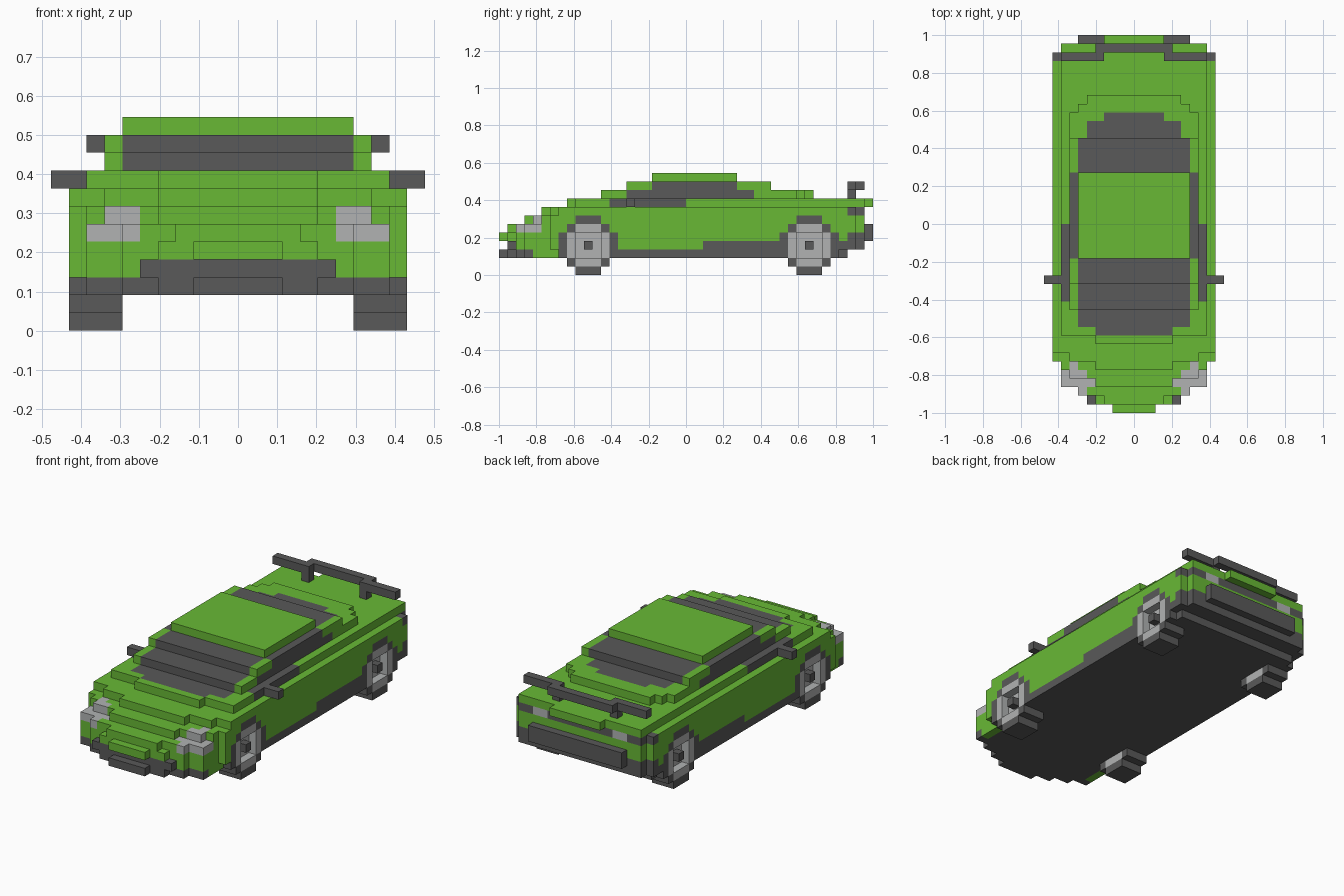
import bpy, bmesh, math

cube = bpy.data.objects.get("Cube")
if cube:
    bpy.data.objects.remove(cube, do_unlink=True)

V = 1 / 22            # edge of one block; the car is 44 blocks long


def material(name, rgb):
    m = bpy.data.materials.new(name)
    m.use_nodes = True
    m.diffuse_color = (*rgb, 1)
    bsdf = m.node_tree.nodes["Principled BSDF"]
    bsdf.inputs["Base Color"].default_value = (*rgb, 1)
    bsdf.inputs["Roughness"].default_value = 0.8
    return m


MATS = {
    "green": material("green_paint", (0.138, 0.485, 0.036)),
    "dark": material("dark_trim", (0.100, 0.100, 0.100)),
    "grey": material("light_grey", (0.440, 0.450, 0.450)),
}
blocks = {}           # (i, j, k) -> (part, colour); i across, j front to back, k up


def fill(part, colour, i, j, k):
    """Fill a block range, mirrored left and right. Ranges include both ends."""
    for a in range(i[0], i[1] + 1):
        for b in range(j[0], j[1] + 1):
            for c in range(k[0], k[1] + 1):
                blocks[a, b, c] = blocks[-a, b, c] = (part, colour)


def layer(part, colour, k, runs, end):
    """One storey: runs are (first row, half width in blocks)."""
    for n, (start, half) in enumerate(runs):
        stop = runs[n + 1][0] if n + 1 < len(runs) else end
        fill(part, colour, (0, half), (start, stop - 1), (k, k))


# Body, storey by storey
layer("floor", "dark", 2, [(0, 2), (1, 4), (2, 6), (3, 8), (7, 9), (40, 8)], 41)
layer("body", "green", 3, [(1, 4), (2, 6), (3, 8), (6, 9), (42, 8)], 43)
layer("body", "green", 4, [(0, 2), (1, 4), (2, 6), (3, 8), (6, 9), (42, 8)], 43)
layer("body", "green", 5, [(1, 3), (2, 6), (3, 8), (6, 9), (42, 8)], 43)
layer("body", "green", 6, [(3, 4), (4, 7), (5, 8), (6, 9), (42, 8)], 43)
layer("body", "green", 7, [(5, 4), (6, 7), (7, 9), (42, 8)], 43)
layer("body", "green", 8, [(8, 4), (9, 8), (42, 8), (43, 3)], 44)
layer("cabin", "green", 9, [(12, 7), (35, 6), (36, 5)], 37)
layer("cabin", "green", 10, [(15, 7)], 32)
layer("roof", "green", 11, [(18, 6)], 28)

# Front bumper: dark intake, green corners
fill("front_bumper", "dark", (0, 5), (1, 2), (3, 3))
fill("front_bumper", "green", (8, 8), (4, 6), (2, 2))

# Sills
fill("sill", "dark", (9, 9), (24, 33), (3, 3))

# Rear bumper and light panel
fill("rear_bumper", "dark", (0, 9), (40, 41), (3, 3))
fill("rear_bumper", "dark", (0, 8), (42, 42), (3, 4))
fill("rear_bumper", "dark", (9, 9), (41, 41), (4, 4))
fill("rear_bumper", "dark", (0, 6), (43, 43), (4, 5))
fill("rear_panel", "dark", (0, 8), (42, 42), (7, 7))
fill("rear_panel", "dark", (9, 9), (41, 41), (7, 7))
fill("tail_light", "grey", (5, 6), (42, 42), (7, 7))

# Headlights
fill("headlight", "grey", (6, 6), (2, 2), (5, 5))
fill("headlight", "grey", (5, 8), (3, 4), (5, 5))
fill("headlight", "grey", (6, 7), (4, 4), (6, 6))
fill("headlight", "grey", (7, 7), (5, 5), (6, 6))

# Windscreen, rear window, side windows
fill("windscreen", "dark", (0, 4), (9, 9), (8, 8))
fill("windscreen", "dark", (0, 6), (10, 11), (8, 8))
fill("windscreen", "dark", (0, 6), (12, 14), (9, 9))
fill("windscreen", "dark", (0, 6), (15, 17), (10, 10))
fill("rear_window", "dark", (0, 6), (28, 31), (10, 10))
fill("rear_window", "dark", (0, 5), (32, 33), (9, 9))
fill("rear_window", "dark", (0, 3), (34, 34), (9, 9))
fill("side_window", "dark", (7, 7), (18, 27), (10, 10))
fill("side_window", "dark", (7, 7), (15, 29), (9, 9))
fill("side_window", "dark", (8, 8), (13, 21), (8, 8))

# Door mirrors
fill("mirror", "dark", (9, 10), (15, 15), (8, 8))

# Spoiler on two posts
fill("spoiler", "dark", (0, 4), (42, 42), (10, 10))
fill("spoiler", "dark", (4, 8), (41, 41), (10, 10))
fill("spoiler", "dark", (4, 4), (41, 41), (9, 9))

# Wheels: dark octagonal tyre, grey rim, recessed centre with a hub
for part, hub in (("front_wheel", 10), ("rear_wheel", 36)):
    for dj in range(-3, 4):
        for dk in range(-3, 4):
            a, b = abs(dj), abs(dk)
            if a + b > 4:
                continue
            rim = a <= 2 and b <= 2 and a + b <= 3
            j, k = hub + dj, 3 + dk
            fill(part, "grey" if rim else "dark", (7, 9), (j, j), (k, k))
            if a <= 1 and b <= 1:
                for s in (-9, 9):
                    blocks.pop((s, j, k), None)
    fill(part, "dark", (9, 9), (hub, hub), (3, 3))

# Outer faces of a block: direction and the four corners
FACES = []
for axis in range(3):
    u, w = (axis + 1) % 3, (axis + 2) % 3
    for side in (0, 1):
        quad = []
        for p, q in ((0, 0), (1, 0), (1, 1), (0, 1)):
            c = [0, 0, 0]
            c[axis], c[u], c[w] = side, p, q
            quad.append(tuple(c))
        d = [0, 0, 0]
        d[axis] = 2 * side - 1
        FACES.append((d, quad if side else quad[::-1]))

# One mesh per part, exposed faces only, flat regions merged
names = list(MATS)
for part in sorted({p for p, _ in blocks.values()}):
    bm = bmesh.new()
    verts = {}
    for (i, j, k), (owner, colour) in blocks.items():
        if owner != part:
            continue
        for d, quad in FACES:
            if (i + d[0], j + d[1], k + d[2]) in blocks:
                continue
            corners = []
            for c in quad:
                key = (i + c[0], j + c[1], k + c[2])
                if key not in verts:
                    verts[key] = bm.verts.new(((key[0] - 0.5) * V, key[1] * V - 1, key[2] * V))
                corners.append(verts[key])
            bm.faces.new(corners).material_index = names.index(colour)
    bmesh.ops.dissolve_limit(bm, angle_limit=math.radians(1), verts=bm.verts[:],
                             edges=bm.edges[:], delimit={'MATERIAL'})
    mesh = bpy.data.meshes.new(part)
    bm.to_mesh(mesh)
    bm.free()
    for m in MATS.values():
        mesh.materials.append(m)
    bpy.context.collection.objects.link(bpy.data.objects.new(part, mesh))
